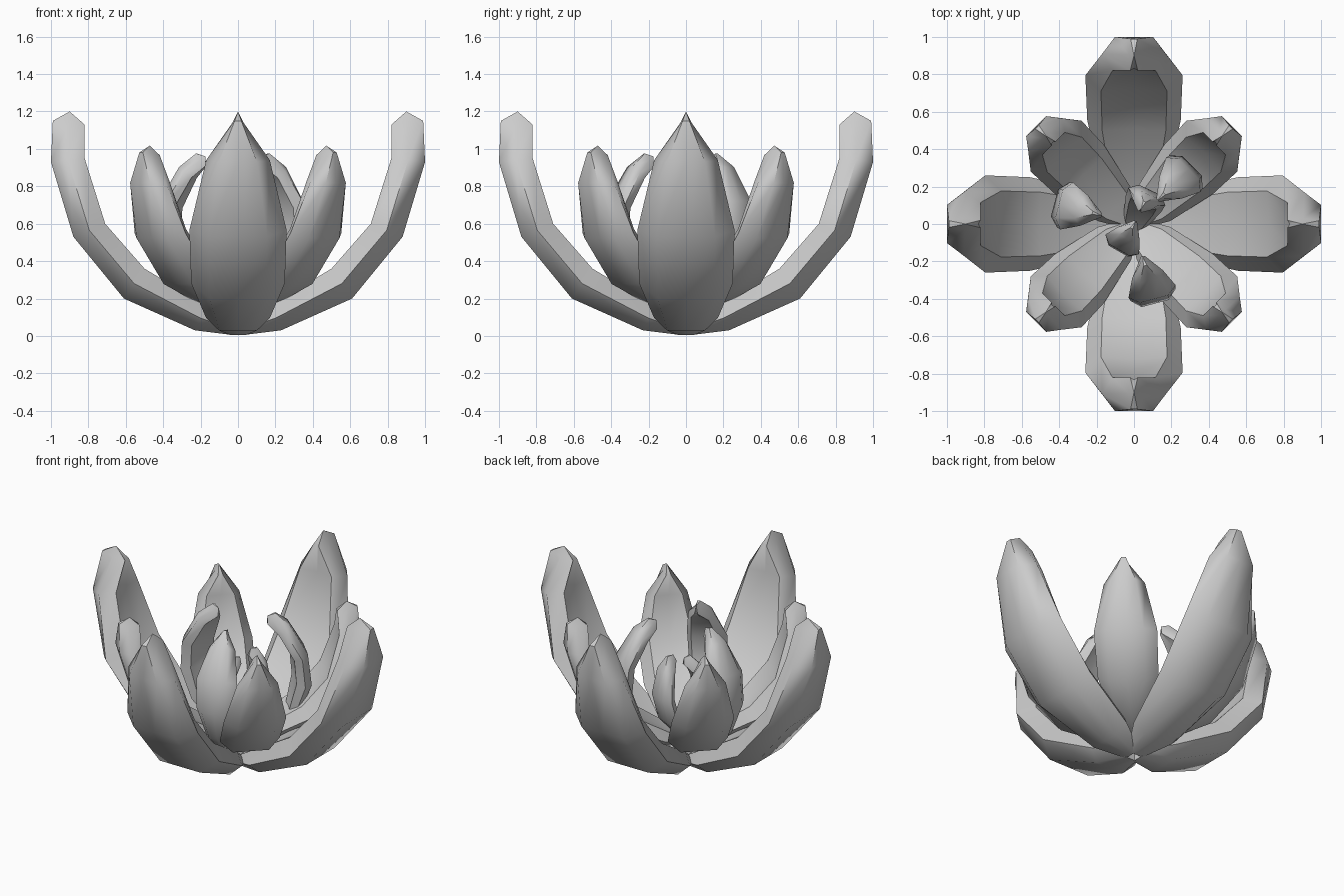
import bpy, bmesh, math
from mathutils import Matrix

if "Cube" in bpy.data.objects:
    bpy.data.objects.remove(bpy.data.objects["Cube"])

grey = bpy.data.materials.new("petal_grey")
grey.diffuse_color = (0.6, 0.6, 0.6, 1)
grey.use_nodes = True
grey.node_tree.nodes["Principled BSDF"].inputs["Base Color"].default_value = grey.diffuse_color

# Petal stations: back (r, z), inner face (r, z), half width
STATIONS = [
    ((0.03, 0.005), (0.03, 0.07), 0.07),
    ((0.23, 0.03), (0.17, 0.16), 0.17),
    ((0.61, 0.20), (0.50, 0.36), 0.25),
    ((0.88, 0.53), (0.71, 0.60), 0.26),
    ((1.00, 0.93), (0.82, 0.95), 0.17),
    ((0.99, 1.15), (0.82, 1.13), 0.03),
]
TIP = (0.90, 1.20)
# Cross-section (side, depth): flat back, chamfered rim, slightly dished inside
HALF = [(0.6, 0.0), (1.0, 0.5), (0.68, 1.0)]
SECTION = [(0, 0)] + HALF + [(0, 0.92)] + [(-s, d) for s, d in reversed(HALF)]


def petal(name, azimuth, scale=1.0, lift=0.0, tilt=0.0, offset=0.0):
    """Thick curved petal; tilt raises it upright, offset moves it outwards."""
    bm = bmesh.new()
    rings = [[bm.verts.new((br + (ir - br) * d, s * w, bz + (iz - bz) * d))
              for s, d in SECTION]
             for (br, bz), (ir, iz), w in STATIONS]
    n = len(SECTION)
    for a, b in zip(rings, rings[1:]):
        for i in range(n):
            j = (i + 1) % n
            bm.faces.new((a[i], a[j], b[j], b[i]))
    bm.faces.new(rings[0])
    tip = bm.verts.new((TIP[0], 0, TIP[1]))
    for i in range(n):
        bm.faces.new((rings[-1][i], rings[-1][(i + 1) % n], tip))
    bm.transform(Matrix.Rotation(math.radians(azimuth), 4, 'Z')
                 @ Matrix.Translation((offset, 0, lift))
                 @ Matrix.Rotation(math.radians(-tilt), 4, 'Y')
                 @ Matrix.Scale(scale, 4))
    bmesh.ops.recalc_face_normals(bm, faces=bm.faces)
    mesh = bpy.data.meshes.new(name)
    bm.to_mesh(mesh)
    bm.free()
    mesh.materials.append(grey)
    ob = bpy.data.objects.new(name, mesh)
    bpy.context.collection.objects.link(ob)
    bpy.ops.object.select_all(action='DESELECT')
    ob.select_set(True)
    bpy.context.view_layer.objects.active = ob
    bpy.ops.object.shade_smooth_by_angle(angle=math.radians(50))
    return ob


# Outer ring and the smaller diagonal ring
for k in range(4):
    petal(f"outer_petal_{k + 1}", 90 * k)
    petal(f"middle_petal_{k + 1}", 45 + 90 * k, scale=0.74, lift=0.13)

# Three upright petals curling inwards
for k in range(3):
    petal(f"inner_petal_{k + 1}", 45 + 120 * k, scale=0.5, lift=0.22, tilt=46, offset=0.3)

# Pair of small petals in the heart
petal("heart_petal_1", 65, scale=0.42, lift=0.12, tilt=25, offset=-0.04)
petal("heart_petal_2", 240, scale=0.4, lift=0.1, tilt=42, offset=0.04)
